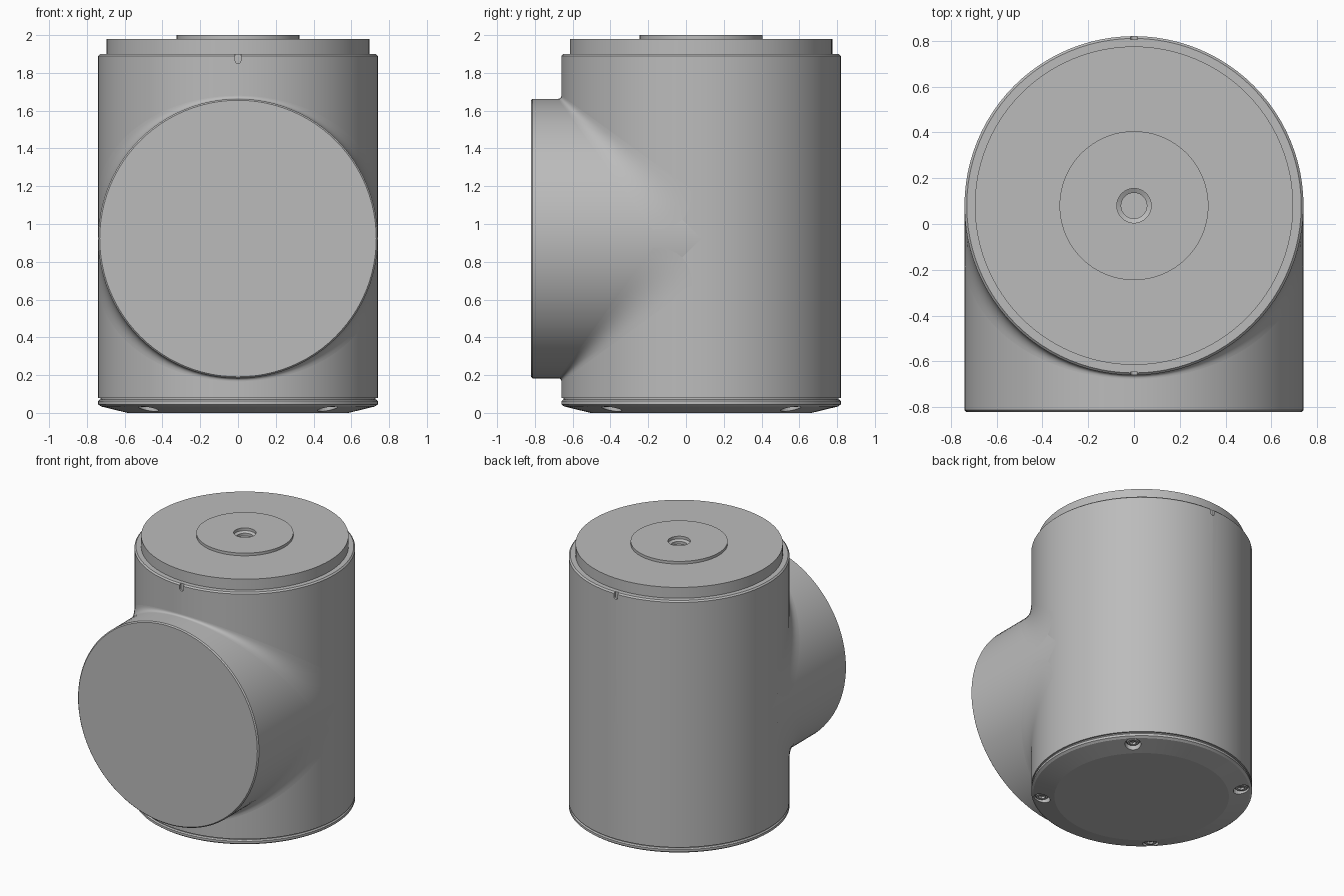
import bpy
import bmesh
from math import pi, sin, cos, radians
from mathutils import Matrix, Vector

if "Cube" in bpy.data.objects:
    bpy.data.objects.remove(bpy.data.objects["Cube"], do_unlink=True)

R = 0.74          # radius of both barrels
CY = 0.08         # y of the vertical axis
CZ = 0.923        # z of the horizontal axis
SEG = 96

grey = bpy.data.materials.new("plain_grey")
grey.use_nodes = True
grey.diffuse_color = (0.5, 0.5, 0.5, 1)
grey.node_tree.nodes["Principled BSDF"].inputs["Base Color"].default_value = (0.5, 0.5, 0.5, 1)


def make_object(name, bm):
    mesh = bpy.data.meshes.new(name)
    bm.to_mesh(mesh)
    bm.free()
    mesh.materials.append(grey)
    obj = bpy.data.objects.new(name, mesh)
    bpy.context.collection.objects.link(obj)
    return obj


def activate(obj):
    bpy.ops.object.select_all(action='DESELECT')
    obj.select_set(True)
    bpy.context.view_layer.objects.active = obj


def smooth(obj, angle=28):
    activate(obj)
    bpy.ops.object.shade_smooth_by_angle(angle=radians(angle))


def lathe(name, profile, matrix, steps=SEG):
    """Spin (radius, height) points about z, then place with matrix."""
    bm = bmesh.new()
    verts = [bm.verts.new((r, 0, h)) for r, h in profile]
    edges = [bm.edges.new(pair) for pair in zip(verts, verts[1:])]
    bmesh.ops.spin(bm, geom=verts + edges, cent=(0, 0, 0), axis=(0, 0, 1),
                   angle=2 * pi, steps=steps)
    bmesh.ops.remove_doubles(bm, verts=bm.verts, dist=1e-4)
    bmesh.ops.recalc_face_normals(bm, faces=bm.faces)
    bmesh.ops.transform(bm, matrix=matrix, verts=bm.verts)
    return make_object(name, bm)


def cut(obj, bm):
    """Subtract a temporary cutter from an object."""
    cutter = make_object("cutter", bm)
    cutter.hide_render = True
    activate(obj)
    mod = obj.modifiers.new("cut", 'BOOLEAN')
    mod.operation = 'DIFFERENCE'
    mod.solver = 'EXACT'
    mod.object = cutter
    bpy.ops.object.modifier_apply(modifier=mod.name)
    bpy.data.objects.remove(cutter, do_unlink=True)


def cylinder(bm, radius, depth, matrix, segments=24):
    bmesh.ops.create_cone(bm, cap_ends=True, segments=segments, radius1=radius,
                          radius2=radius, depth=depth, matrix=matrix)


upright = Matrix.Translation((0, CY, 0))
forward = Matrix.Translation((0, CY, CZ)) @ Matrix.Rotation(pi / 2, 4, 'X')

# Vertical barrel with a thin groove at its foot and a chamfered rim
body = lathe("main_barrel", [(0, 0.06), (0.728, 0.06), (0.728, 0.078), (R, 0.078),
                             (R, 1.89), (0.73, 1.9), (0, 1.9)], upright)

# Alignment slots in the rim, front and back
slots = bmesh.new()
for side in (-1, 1):
    y = CY + side * R
    bmesh.ops.create_cube(slots, size=1, matrix=Matrix.Translation((0, y, 1.9))
                          @ Matrix.Diagonal((0.03, 0.03, 0.07, 1)))
cut(body, slots)
slots = bmesh.new()
for side in (-1, 1):
    cylinder(slots, 0.015, 0.03, Matrix.Translation((0, CY + side * R, 1.865))
             @ Matrix.Rotation(pi / 2, 4, 'X'))
cut(body, slots)
smooth(body)

# Horizontal barrel facing forward
smooth(lathe("front_barrel", [(0, 0), (R, 0), (R, 0.892), (0.732, 0.9), (0, 0.9)], forward))

# Blend between the two barrels: one curved strip above, one below
bm = bmesh.new()
STEPS = 8
for side in (1, -1):
    rows = []
    for i in range(1, SEG // 2):
        a = -pi / 2 + 2 * pi * i / SEG
        near = R * cos(a)
        far = 0.22 + 0.725 * near
        start, corner, end = (Vector(p) for p in ((-near, far), (-near, near), (-far, near)))
        row = []
        for j in range(STEPS + 1):
            t = j / STEPS
            p = start * (1 - t) ** 2 + corner * (2 * t * (1 - t)) + end * t ** 2
            row.append(bm.verts.new((R * sin(a), CY + p.x, CZ + side * p.y)))
        rows.append(row)
    for r0, r1 in zip(rows, rows[1:]):
        for j in range(STEPS):
            quad = [r0[j], r0[j + 1], r1[j + 1], r1[j]]
            bm.faces.new(quad if side > 0 else quad[::-1])
bm.normal_update()
for f in bm.faces:
    outward = Vector((0, -1, 1 if f.calc_center_median().z > CZ else -1))
    if f.normal.dot(outward) < 0:
        f.normal_flip()
smooth(make_object("barrel_blend", bm), 60)

# Stepped lid and central hub with a countersunk hole
smooth(lathe("top_lid", [(0.3, 1.89), (0.695, 1.89), (0.695, 1.98), (0.3, 1.98), (0.3, 1.89)], upright))
smooth(lathe("top_hub", [(0, 1.95), (0.056, 1.95), (0.056, 1.97), (0.075, 1.98), (0.075, 2.0),
                         (0.325, 2.0), (0.325, 1.97)], upright))

# Tapered bottom cap with four screw wells
cap = lathe("bottom_cap", [(0, 0), (0.585, 0), (0.725, 0.034), (R, 0.045), (R, 0.062),
                           (0.732, 0.07), (0, 0.07)], upright)
spots = [Matrix.Translation((0.67 * cos(a), CY + 0.67 * sin(a), 0))
         for a in (pi / 4 + k * pi / 2 for k in range(4))]
wells = bmesh.new()
for spot in spots:
    cylinder(wells, 0.054, 0.1, spot)
cut(cap, wells)
smooth(cap, 12)

# Socket screws seated in the wells
for k, spot in enumerate(spots):
    screw = lathe("cap_screw_%d" % (k + 1), [(0, 0.052), (0.044, 0.052), (0.044, 0.036),
                                             (0.038, 0.031), (0.022, 0.031)], spot, 24)
    smooth(screw)
    # Hexagonal socket in the head
    smooth(lathe("screw_socket_%d" % (k + 1), [(0.024, 0.031), (0.022, 0.046), (0, 0.046)], spot, 6))
